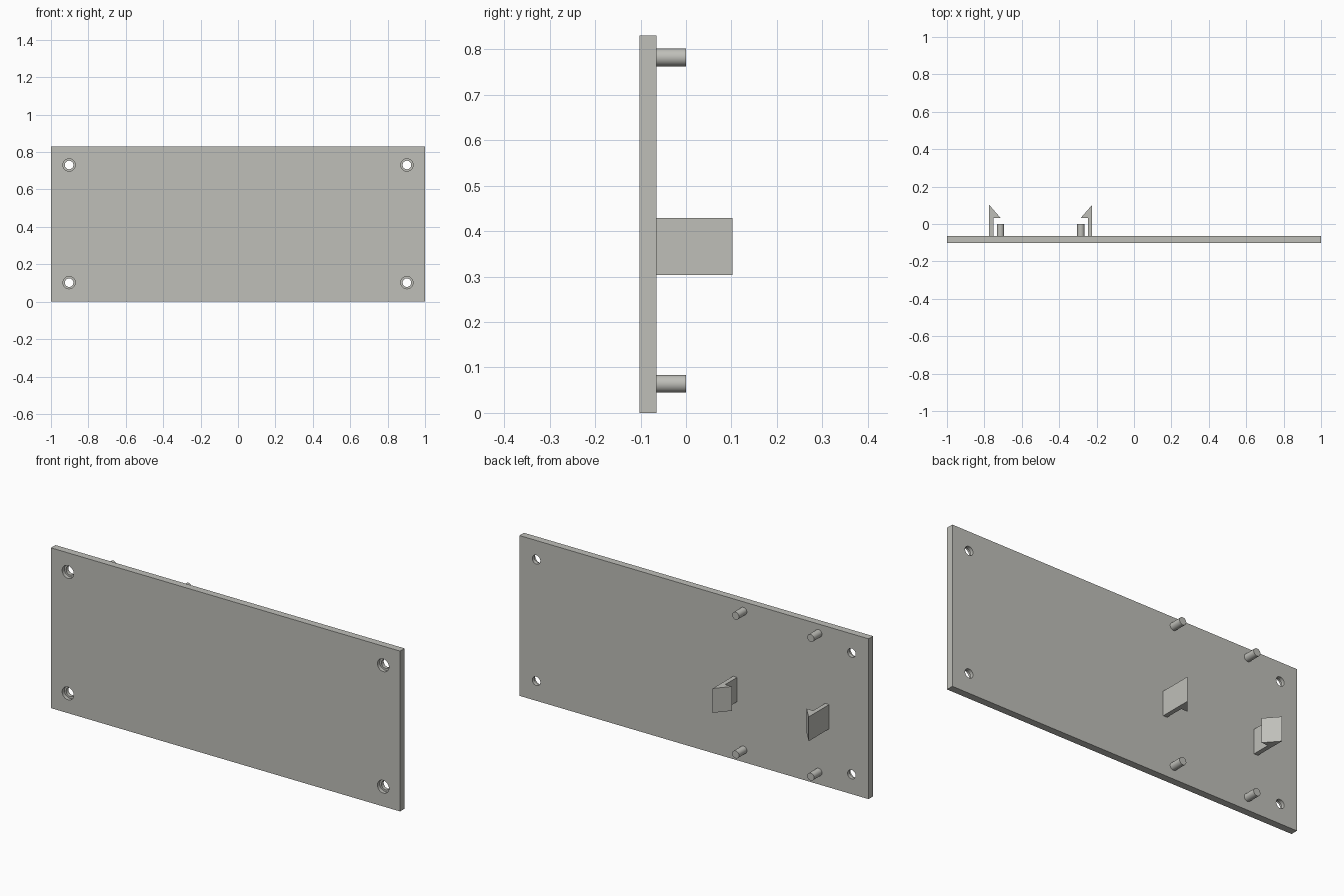
import bpy, bmesh, math
from mathutils import Vector

if "Cube" in bpy.data.objects:
    bpy.data.objects.remove(bpy.data.objects["Cube"])

FRONT, BACK = -0.102, -0.065      # plate faces along y
HEIGHT = 0.83
CLIP_MID = -0.499                 # mirror line between the two clips

grey = bpy.data.materials.new("light_grey")
grey.diffuse_color = (0.52, 0.52, 0.485, 1)
grey.use_nodes = True
grey.node_tree.nodes["Principled BSDF"].inputs["Base Color"].default_value = grey.diffuse_color


def finish(name, bm):
    bmesh.ops.recalc_face_normals(bm, faces=bm.faces)
    mesh = bpy.data.meshes.new(name)
    bm.to_mesh(mesh)
    bm.free()
    obj = bpy.data.objects.new(name, mesh)
    bpy.context.collection.objects.link(obj)
    mesh.materials.append(grey)
    return obj


def smooth(obj):
    bpy.ops.object.select_all(action='DESELECT')
    obj.select_set(True)
    bpy.context.view_layer.objects.active = obj
    bpy.ops.object.shade_smooth_by_angle(angle=math.radians(30))


def add_lathe(bm, x, z, profile, n=32):
    """Closed solid turned around the y axis from (radius, y) steps."""
    rings = [[bm.verts.new((x + r * math.cos(2 * math.pi * i / n), y,
                            z + r * math.sin(2 * math.pi * i / n)))
              for i in range(n)] for r, y in profile]
    for a, b in zip(rings, rings[1:]):
        for i in range(n):
            j = (i + 1) % n
            bm.faces.new((a[i], a[j], b[j], b[i]))
    bm.faces.new(rings[0])
    bm.faces.new(rings[-1])


def add_prism(bm, outline, z0, z1):
    """Outline in x, y extruded along z."""
    face = bm.faces.new([bm.verts.new((x, y, z0)) for x, y in outline])
    ext = bmesh.ops.extrude_face_region(bm, geom=[face])
    verts = [g for g in ext["geom"] if isinstance(g, bmesh.types.BMVert)]
    bmesh.ops.translate(bm, verts=verts, vec=Vector((0, 0, z1 - z0)))


# Flat panel
bm = bmesh.new()
add_prism(bm, [(-1, FRONT), (1, FRONT), (1, BACK), (-1, BACK)], 0, HEIGHT)
panel = finish("panel", bm)

# Stepped screw holes, wider at the front
bm = bmesh.new()
ledge = (FRONT + BACK) / 2
for x in (-0.903, 0.903):
    for z in (0.102, 0.731):
        add_lathe(bm, x, z, [(0.033, FRONT - 0.02), (0.033, ledge),
                             (0.023, ledge), (0.023, BACK + 0.02)])
cutter = finish("hole_cutter", bm)
cutter.hide_render = True
mod = panel.modifiers.new("screw_holes", 'BOOLEAN')
mod.operation = 'DIFFERENCE'
mod.solver = 'EXACT'
mod.object = cutter
bpy.context.view_layer.objects.active = panel
bpy.ops.object.modifier_apply(modifier=mod.name)
bpy.data.objects.remove(cutter)
smooth(panel)

# Locating pegs on the back
for side, x in (("left", -0.714), ("right", -0.284)):
    for level, z in (("lower", 0.064), ("upper", 0.782)):
        bm = bmesh.new()
        add_lathe(bm, x, z, [(0.0195, BACK), (0.0195, 0.0)])
        smooth(finish(f"{side}_{level}_peg", bm))

# Facing snap clips with sloped hooks
hook = [(0.275, BACK), (0.275, 0.102), (0.214, 0.032),
        (0.252, 0.032), (0.252, BACK)]
for side, s in (("left", -1), ("right", 1)):
    bm = bmesh.new()
    add_prism(bm, [(CLIP_MID + s * x, y) for x, y in hook], 0.303, 0.429)
    finish(f"{side}_clip", bm)
